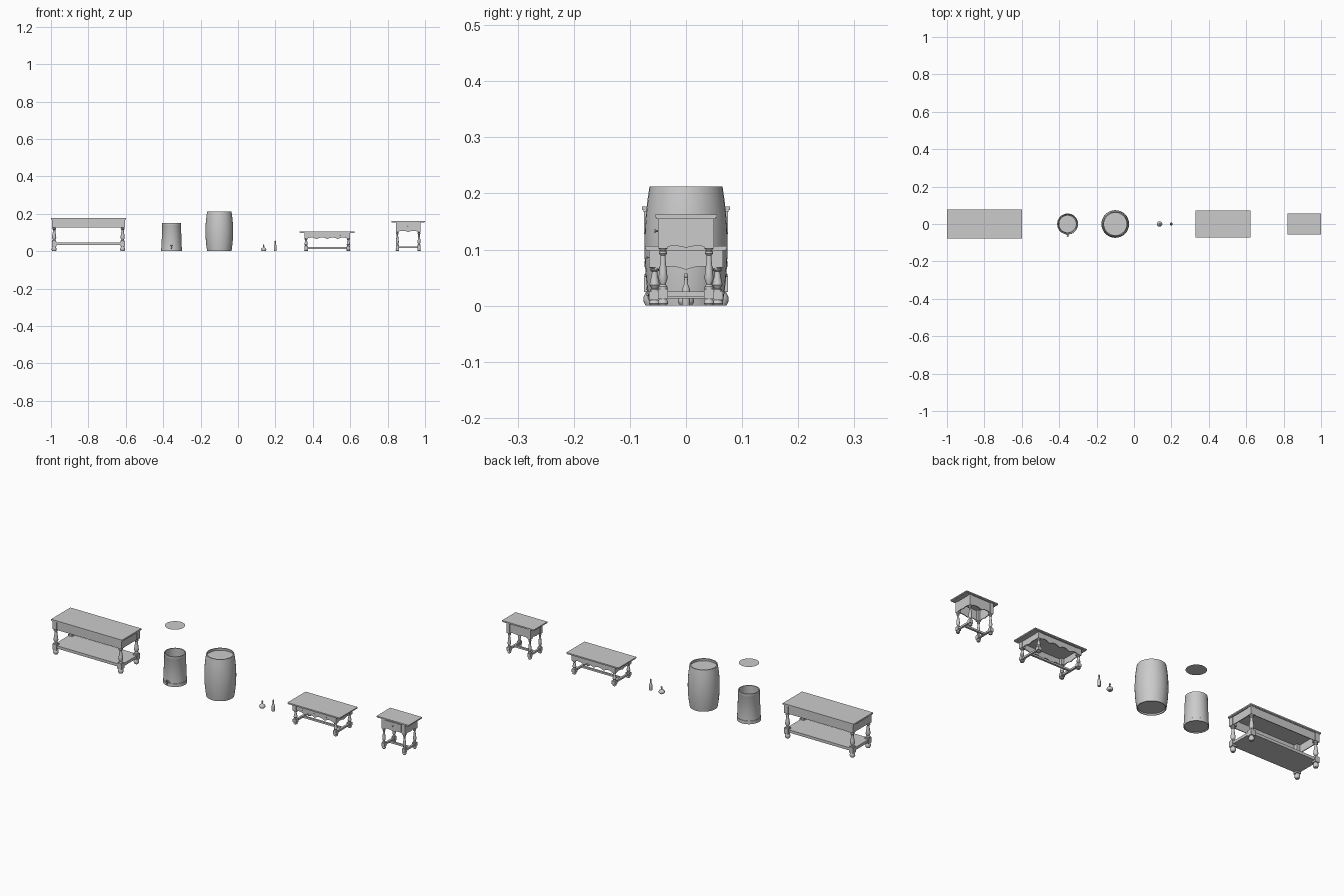
import bpy, bmesh, math
from mathutils import Vector, Matrix

if "Cube" in bpy.data.objects:
    bpy.data.objects.remove(bpy.data.objects["Cube"])


def finish(name, bm, angle=35):
    bmesh.ops.remove_doubles(bm, verts=bm.verts, dist=1e-6)
    bmesh.ops.recalc_face_normals(bm, faces=bm.faces)
    me = bpy.data.meshes.new(name)
    bm.to_mesh(me)
    bm.free()
    me.shade_smooth()
    me.set_sharp_from_angle(angle=math.radians(angle))
    ob = bpy.data.objects.new(name, me)
    bpy.context.collection.objects.link(ob)
    return ob


def add_box(bm, lo, hi):
    lo, hi = Vector(lo), Vector(hi)
    m = Matrix.Translation((lo + hi) / 2) @ Matrix.Diagonal((*(hi - lo), 1))
    bmesh.ops.create_cube(bm, size=1, matrix=m)


def box(name, lo, hi):
    bm = bmesh.new()
    add_box(bm, lo, hi)
    return finish(name, bm)


def add_lathe(bm, prof, loc, seg=16, rot=None):
    m = Matrix.Translation(loc) @ (rot or Matrix.Identity(4))
    vs = [bm.verts.new(m @ Vector((r, 0, z))) for r, z in prof]
    es = [bm.edges.new(p) for p in zip(vs, vs[1:])]
    bmesh.ops.spin(bm, geom=vs + es, cent=loc, axis=m.to_3x3() @ Vector((0, 0, 1)),
                   angle=2 * math.pi, steps=seg, use_merge=True)


def lathe(name, prof, loc, seg=24):
    bm = bmesh.new()
    add_lathe(bm, prof, loc, seg)
    return finish(name, bm)


def apron(name, a, b, z1, z0, amp, waves, thick=0.004):
    """Vertical board from a to b (x, y) with a scalloped lower edge."""
    bm = bmesh.new()
    a, b = Vector((*a, 0)), Vector((*b, 0))
    n = 24 if amp else 1
    off = (b - a).normalized().cross(Vector((0, 0, 1))) * thick / 2
    rows = []
    for i in range(n + 1):
        t = i / n
        low = z0 + amp * abs(math.sin(math.pi * waves * t))
        p = a.lerp(b, t)
        rows.append([bm.verts.new(p + s * off + Vector((0, 0, z)))
                     for s, z in ((-1, low), (1, low), (1, z1), (-1, z1))])
    for r, q in zip(rows, rows[1:]):
        for k in range(4):
            bm.faces.new((r[k], r[(k + 1) % 4], q[(k + 1) % 4], q[k]))
    bm.faces.new(rows[0])
    bm.faces.new(rows[-1])
    return finish(name, bm)


def legs(prefix, cx, lx, ly, w, foot, block, shoulder, top):
    """Ball foot, square block, turned baluster, square upper post."""
    h, d = w / 2, shoulder - block
    for sx in (-1, 1):
        for sy in (-1, 1):
            x, y = cx + sx * lx, sy * ly
            bm = bmesh.new()
            add_lathe(bm, [(0, 0), (h * .75, 0), (h * 1.1, foot * .35), (h * 1.05, foot * .65),
                           (h * .7, foot), (0, foot)], (x, y, 0))
            add_box(bm, (x - h, y - h, foot), (x + h, y + h, block))
            add_lathe(bm, [(0, 0), (h * .9, 0), (h * .9, d * .06), (h * .55, d * .11),
                           (h * .95, d * .25), (h * .85, d * .4), (h * .55, d * .7), (h * .5, d * .82),
                           (h * .85, d * .87), (h * .85, d * .92), (h * .6, d * .95), (h * .9, d), (0, d)],
                      (x, y, block))
            add_box(bm, (x - h, y - h, shoulder), (x + h, y + h, top))
            finish(prefix + "_leg", bm)


def table_top(prefix, x0, x1, hy, z0, z1):
    t, e = z1 - z0, 0.002
    bm = bmesh.new()
    add_box(bm, (x0, -hy, z0 + t * .35), (x1, hy, z1))
    add_box(bm, (x0 + e, -hy + e, z0), (x1 - e, hy - e, z0 + t * .35))
    finish(prefix + "_top", bm)


def aprons(prefix, cx, lx, ly, w, z1, z0, amp, long_waves, short_waves):
    o = w / 2 - .004
    for s in (-1, 1):
        apron(prefix + "_long_apron", (cx - lx, s * (ly + o)), (cx + lx, s * (ly + o)),
              z1, z0, amp, long_waves)
        apron(prefix + "_end_apron", (cx + s * (lx + o), -ly), (cx + s * (lx + o), ly),
              z1, z0, amp * .6, short_waves)


def h_stretcher(prefix, cx, lx, ly, z0, z1, t=.005):
    for s in (-1, 1):
        box(prefix + "_end_stretcher", (cx + s * lx - t, -ly, z0), (cx + s * lx + t, ly, z1))
    box(prefix + "_cross_stretcher", (cx - lx, -t, z0), (cx + lx, t, z1))


def knob(name, x, y, z, r=.003):
    bm = bmesh.new()
    add_lathe(bm, [(0, 0), (r * .5, 0), (r * .5, r), (r, r * 1.5), (r * .8, r * 2.3), (0, r * 2.5)],
              Vector((x, y, z)), 12, Matrix.Rotation(math.pi / 2, 4, 'X'))
    finish(name, bm)


# sideboard with low shelf
table_top("sideboard", -1, -.6, .078, .167, .177)
legs("sideboard", -.8, .183, .063, .024, .024, .052, .128, .167)
aprons("sideboard", -.8, .183, .063, .024, .167, .128, 0, 1, 1)
box("sideboard_shelf", (-.992, -.07, .032), (-.608, .07, .046))

# coffee table
table_top("coffee_table", .33, .624, .073, .098, .106)
legs("coffee_table", .477, .113, .056, .019, .010, .026, .068, .098)
aprons("coffee_table", .477, .113, .056, .019, .098, .064, .010, 4, 2)
h_stretcher("coffee_table", .477, .113, .056, .013, .022)
for dx in (-.068, 0, .068):
    box("coffee_table_drawer", (.477 + dx - .031, -.0655, .078), (.477 + dx + .031, -.062, .096))
    knob("coffee_table_knob", .477 + dx, -.0655, .086, .002)

# nightstand
table_top("nightstand", .82, 1, .055, .154, .162)
legs("nightstand", .91, .058, .041, .017, .012, .030, .102, .154)
aprons("nightstand", .91, .058, .041, .017, .154, .103, .006, 2, 2)
h_stretcher("nightstand", .91, .058, .041, .016, .025)
box("nightstand_drawer", (.865, -.050, .114), (.955, -.047, .150))
knob("nightstand_knob", .91, -.050, .133)

# tapered tub, spigot and floating lid
lathe("tub", [(0, .004), (.052, .004), (.053, 0), (.056, 0), (.0555, .016), (.0545, .017), (.050, .136),
              (.0505, .137), (.050, .151), (.045, .151), (.050, .010), (0, .010)], (-.355, 0, 0), 32)
bm = bmesh.new()
add_lathe(bm, [(0, 0), (.007, 0), (.007, .005), (.004, .006), (.004, .018), (0, .018)],
          Vector((-.355, -.052, .021)), 12, Matrix.Rotation(math.pi / 2, 4, 'X'))
add_lathe(bm, [(0, -.008), (.003, -.008), (.003, .006), (.005, .008), (.005, .011), (0, .011)],
          Vector((-.355, -.066, .021)), 12)
finish("tub_spigot", bm)
bm = bmesh.new()
bmesh.ops.create_circle(bm, cap_ends=True, segments=32, radius=.047,
                        matrix=Matrix.Translation((-.355, 0, .288)))
finish("tub_lid", bm)

# barrel
side = [(.074 - .009 * ((i - 5) / 5) ** 2, .2125 * i / 10) for i in range(11)]
lathe("barrel", [(0, .007), (.060, .007), (.061, 0)] + side + [(.060, .2125), (.061, .201), (0, .201)],
      (-.1, 0, 0), 32)

# round flask and slim bottle
lathe("flask", [(0, 0), (.010, 0), (.014, .005), (.0145, .009), (.012, .015), (.006, .019), (.0035, .022),
                (.003, .030), (.0045, .031), (.0045, .034), (.002, .034), (.002, .037), (0, .037)],
      (.137, 0, 0))
lathe("bottle", [(0, 0), (.007, 0), (.0075, .002), (.0075, .026), (.006, .032), (.0035, .038), (.003, .050),
                 (.004, .051), (.004, .054), (.0025, .054), (.0025, .057), (0, .057)], (.199, 0, 0))
